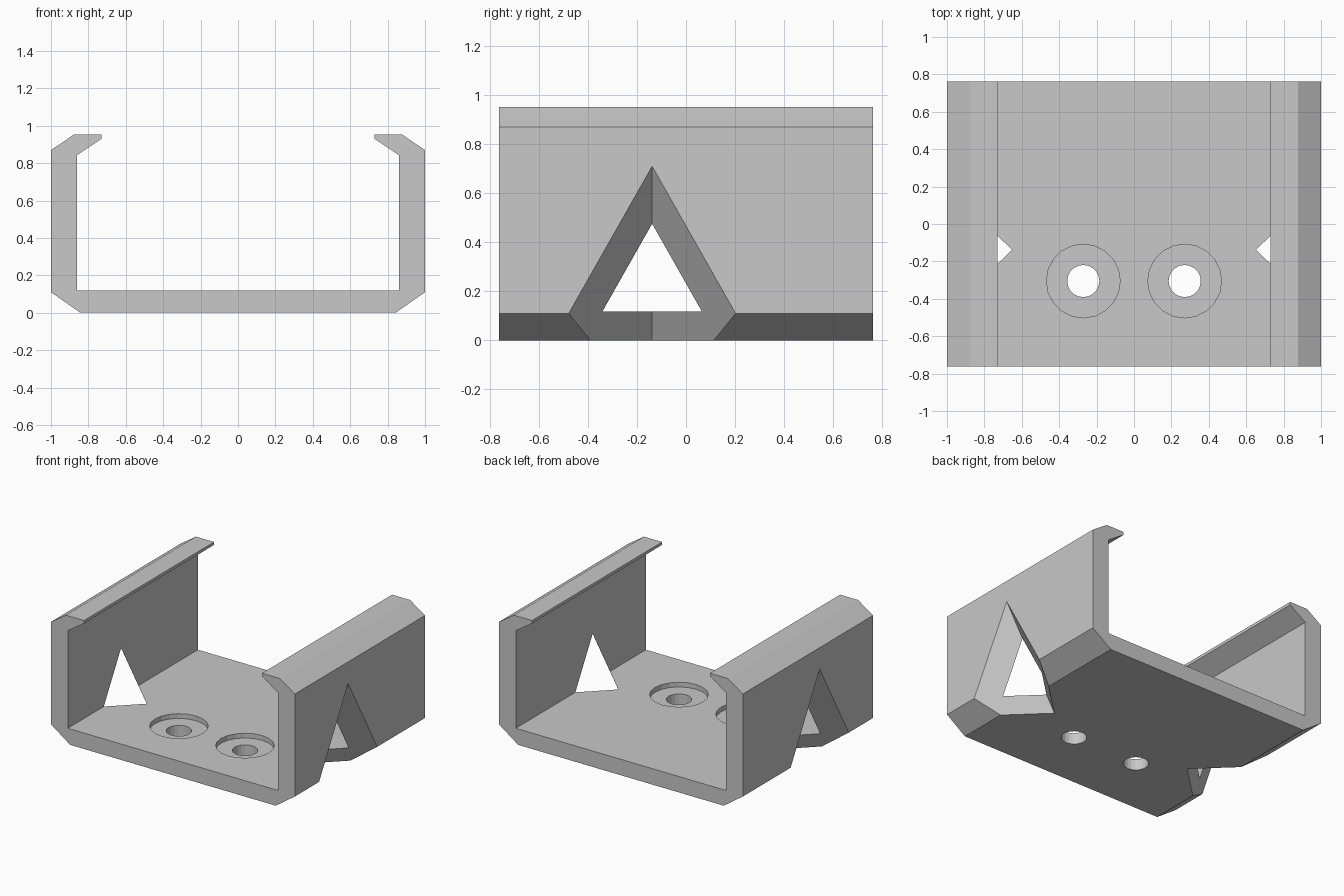
import bpy, bmesh

if "Cube" in bpy.data.objects:
    bpy.data.objects.remove(bpy.data.objects["Cube"], do_unlink=True)

DEPTH = 0.762       # half length along y
FLOOR = 0.118       # floor thickness
NOTCH_Y = -0.138    # centre line of the side notches

grey = bpy.data.materials.new("plain grey")
grey.use_nodes = True
colour = (0.58, 0.58, 0.58, 1)
grey.diffuse_color = colour
grey.node_tree.nodes["Principled BSDF"].inputs["Base Color"].default_value = colour


def make_object(name, bm):
    bmesh.ops.recalc_face_normals(bm, faces=bm.faces)
    mesh = bpy.data.meshes.new(name)
    bm.to_mesh(mesh)
    bm.free()
    mesh.materials.append(grey)
    obj = bpy.data.objects.new(name, mesh)
    bpy.context.collection.objects.link(obj)
    return obj


def cut(target, cutter):
    """Subtract the cutter from the target and remove it."""
    cutter.hide_render = True
    mod = target.modifiers.new(cutter.name, 'BOOLEAN')
    mod.operation = 'DIFFERENCE'
    mod.solver = 'EXACT'
    mod.object = cutter
    bpy.context.view_layer.objects.active = target
    bpy.ops.object.modifier_apply(modifier=mod.name)
    bpy.data.objects.remove(cutter, do_unlink=True)


def cylinder(name, x, y, radius, bottom, top):
    bm = bmesh.new()
    bmesh.ops.create_cone(bm, cap_ends=True, segments=20, radius1=radius,
                          radius2=radius, depth=top - bottom)
    bmesh.ops.translate(bm, verts=bm.verts, vec=(x, y, (top + bottom) / 2))
    return make_object(name, bm)


def notch(side):
    """Tapered three-sided wedge whose ridge slopes down towards the middle."""
    low, outer = -0.2, 1.2
    ridge = 0.71 + 1.7 * (outer - 1)
    half = 0.567 * (ridge - low)
    tip = outer - (ridge - low) / 1.7
    bm = bmesh.new()
    points = [(tip, 0, low), (outer, 0, ridge), (outer, -half, low), (outer, half, low)]
    v = [bm.verts.new((side * x, NOTCH_Y + y, z)) for x, y, z in points]
    for skip in v:
        bm.faces.new([p for p in v if p is not skip])
    return make_object("notch_cutter", bm)


# Channel bracket: half profile mirrored and extruded along y
half_profile = [(0.843, 0), (1, 0.11), (1, 0.87), (0.878, 0.952), (0.73, 0.952),
                (0.73, 0.93), (0.862, 0.842), (0.862, FLOOR)]
profile = half_profile + [(-x, z) for x, z in reversed(half_profile)]
bm = bmesh.new()
end = bm.faces.new([bm.verts.new((x, -DEPTH, z)) for x, z in profile])
extruded = bmesh.ops.extrude_face_region(bm, geom=[end], use_keep_orig=True)
bmesh.ops.translate(bm, vec=(0, 2 * DEPTH, 0),
                    verts=[g for g in extruded["geom"] if isinstance(g, bmesh.types.BMVert)])
bracket = make_object("channel_bracket", bm)

# Side notches and counterbored screw holes
for side in (-1, 1):
    cut(bracket, notch(side))
    cut(bracket, cylinder("counterbore", side * 0.271, -0.305, 0.197, FLOOR - 0.035, 0.3))
    cut(bracket, cylinder("screw_hole", side * 0.271, -0.305, 0.086, -0.1, 0.3))
